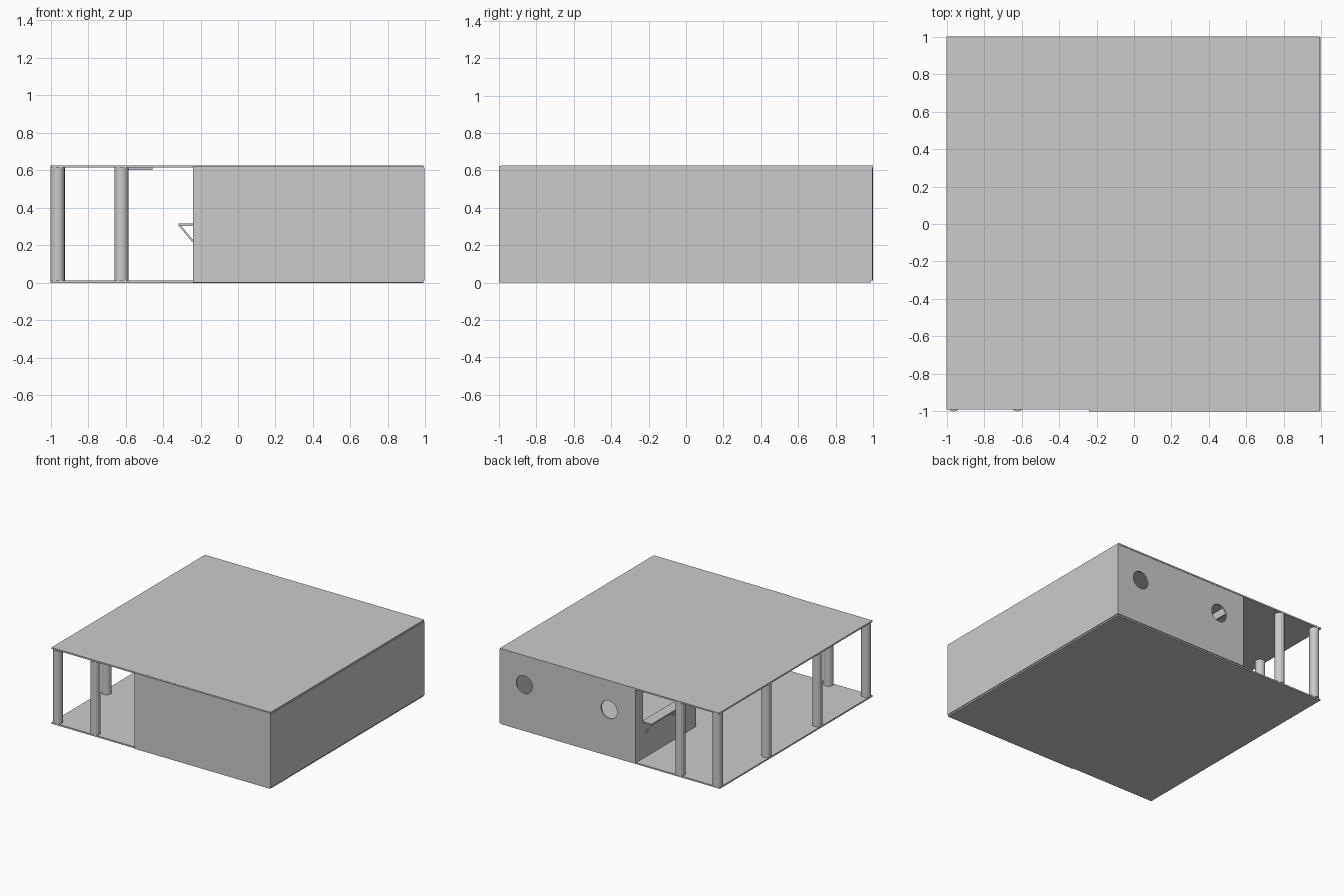
import bpy
import math

cube = bpy.data.objects.get("Cube")
if cube:
    bpy.data.objects.remove(cube, do_unlink=True)

grey = bpy.data.materials.new("plain grey")
grey.use_nodes = True
grey.diffuse_color = (0.6, 0.6, 0.6, 1)
grey.node_tree.nodes["Principled BSDF"].inputs["Base Color"].default_value = (0.6, 0.6, 0.6, 1)


def finish(name):
    obj = bpy.context.object
    obj.name = name
    obj.data.materials.append(grey)
    return obj


def box(name, xs, ys, zs):
    """Box spanning the given (low, high) ranges."""
    spans = (xs, ys, zs)
    bpy.ops.mesh.primitive_cube_add(size=1, location=[(a + b) / 2 for a, b in spans])
    bpy.context.object.scale = [b - a for a, b in spans]
    bpy.ops.object.transform_apply(location=False, rotation=False, scale=True)
    return finish(name)


def cylinder(name, radius, depth, location, rotation=(0, 0, 0), sides=16):
    bpy.ops.mesh.primitive_cylinder_add(vertices=sides, radius=radius, depth=depth,
                                        location=location, rotation=rotation)
    return finish(name)


def cut(wall, cutter):
    """Subtract the cutter from the wall, then discard it."""
    mod = wall.modifiers.new("opening", "BOOLEAN")
    mod.operation = "DIFFERENCE"
    mod.solver = "EXACT"
    mod.object = cutter
    bpy.context.view_layer.objects.active = wall
    bpy.ops.object.modifier_apply(modifier=mod.name)
    bpy.data.objects.remove(cutter, do_unlink=True)


T = 0.012                 # slab and wall thickness
H = 0.626                 # overall height
STOREY = (T, H - T)       # clear height between slabs
WALL_X = -0.24            # wall between porch and room

# Floor and roof slabs
box("floor_slab", (-1, 0.99), (-0.99, 0.99), (0, T))
box("roof_slab", (-1, 0.99), (-0.99, 1), (H - T, H))

# Outer walls
box("front_wall", (WALL_X, 0.99), (-1, -0.988), (0.002, H - 0.002))
box("left_wall", (0.985, 0.996), (-0.999, 0.997), STOREY)
back_wall = box("back_wall", (WALL_X, 0.985), (0.985, 0.997), STOREY)

# Round windows in the back wall
for x in (0, 0.77):
    cut(back_wall, cylinder("window_cutter", 0.073, 0.1, (x, 0.99, 0.385),
                            (math.pi / 2, 0, 0), 32))

# Porch wall with a serving hatch and a doorway
porch_wall = box("porch_wall", (WALL_X, WALL_X + T), (-0.988, 0.985), STOREY)
around = (WALL_X - 0.1, WALL_X + 0.1)
cut(porch_wall, box("hatch_cutter", around, (0.47, 0.9), (0.315, 0.55)))
cut(porch_wall, box("door_cutter", around, (-0.215, 0.215), (0, 0.55)))

# Counter shelf on diagonal brackets
box("counter_shelf", (-0.318, WALL_X + T), (0.47, 0.9), (0.303, 0.315))
for y in (0.52, 0.87):
    dx, dz = 0.07, 0.085
    strut = box("shelf_bracket", (-0.005, 0.005), (-0.006, 0.006),
                (-math.hypot(dx, dz) / 2, math.hypot(dx, dz) / 2))
    strut.location = (WALL_X - dx / 2, y, 0.305 - dz / 2)
    strut.rotation_euler.y = -math.atan2(dx, dz)

# Flat plate under the porch ceiling
box("ceiling_panel", (-0.645, -0.457), (-0.1, 0.1), (0.602, H - T))

# Porch columns
EDGE = 0.962
spots = [(-EDGE, y) for y in (-EDGE, -0.33, 0.33, EDGE)]
spots += [(-0.622, -EDGE), (-0.622, EDGE)]
for x, y in spots:
    cylinder("porch_column", 0.038, H - 2 * T, (x, y, H / 2))
